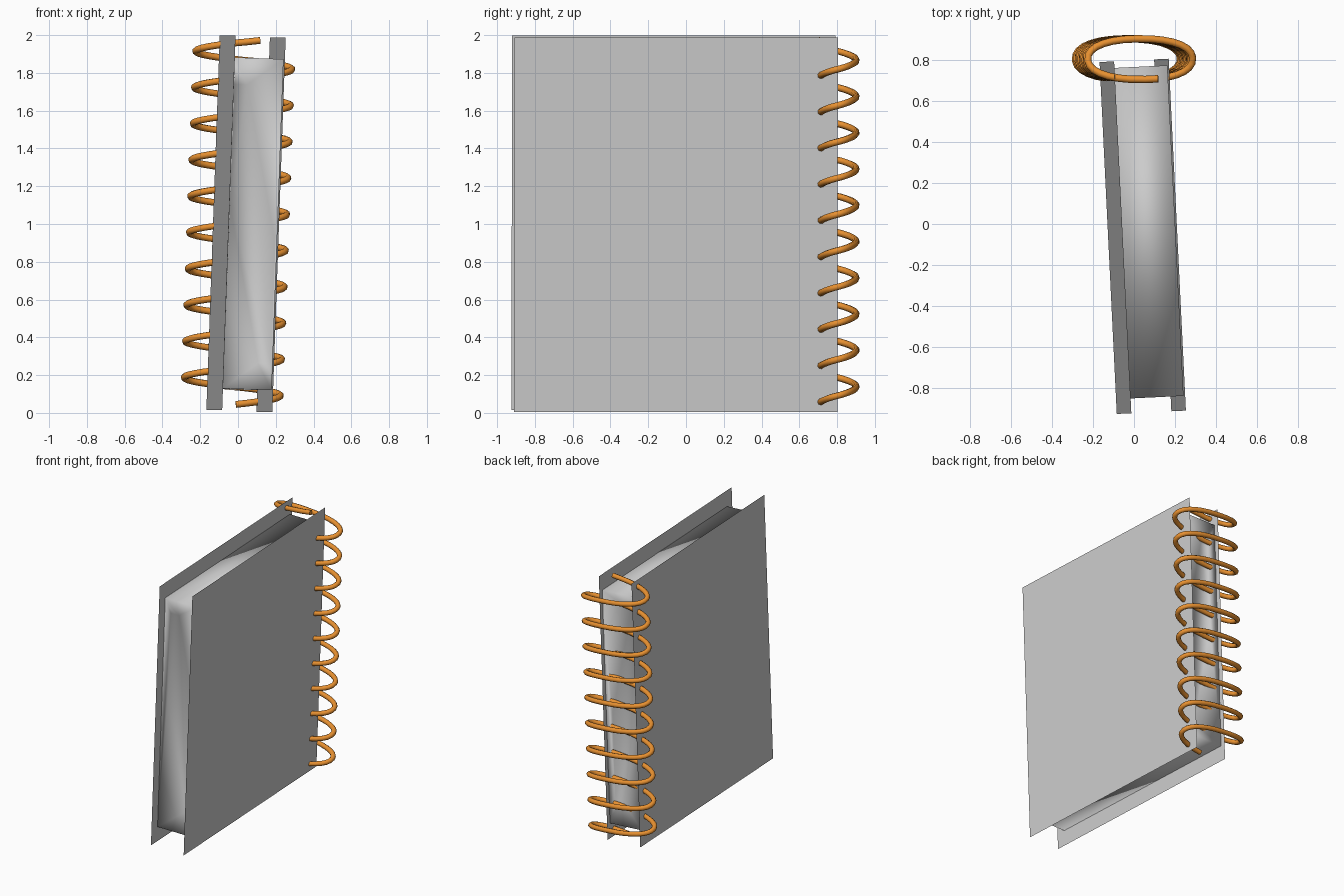
import bpy, bmesh, math
from mathutils import Matrix, Vector

if "Cube" in bpy.data.objects:
    bpy.data.objects.remove(bpy.data.objects["Cube"])

# Shared lean of the whole notebook
LEAN = Matrix.Rotation(math.radians(2.8), 4, 'Z') @ Matrix.Rotation(math.radians(2.05), 4, 'Y')
BOOK = Matrix.Translation((0.0425, -0.06, 1.001)) @ LEAN


def mesh_object(name, verts, faces, matrix, smooth=False):
    me = bpy.data.meshes.new(name)
    bm = bmesh.new()
    vs = [bm.verts.new(v) for v in verts]
    for f in faces:
        bm.faces.new([vs[i] for i in f])
    bmesh.ops.remove_doubles(bm, verts=bm.verts, dist=1e-5)
    bmesh.ops.recalc_face_normals(bm, faces=bm.faces)
    bm.to_mesh(me)
    bm.free()
    ob = bpy.data.objects.new(name, me)
    bpy.context.collection.objects.link(ob)
    ob.matrix_world = matrix
    for p in me.polygons:
        p.use_smooth = smooth
    return ob


# Thin cover sheets
HY, HZ, HX = 0.857, 0.992, 0.133
for name, x in (("left_cover", -HX), ("right_cover", HX)):
    mesh_object(name, [(x, -HY, -HZ), (x, HY, -HZ), (x, HY, HZ), (x, -HY, HZ)],
                [(0, 1, 2, 3)], BOOK)

# Page block: box whose front and back edges sink into a slanted panel
PX, PY, PZ, DEPTH = 0.129, 0.805, 0.877, 0.07
RIM = [(-PX, PZ), (PX, PZ), (PX, -PZ), (-PX, -PZ)]
PANEL = [(-0.124, 0.735), (-0.055, 0.735), (0.124, -0.1),
         (0.124, -0.735), (0.055, -0.735), (-0.124, 0.1)]
verts, faces = [], []
for side in (-1, 1):
    o = len(verts)
    verts += [(x, side * PY + 0.02, z) for x, z in RIM]
    verts += [(x, side * (PY - DEPTH) + 0.02, z) for x, z in PANEL]
    for f in ((0, 1, 5, 4), (1, 6, 5), (1, 2, 7, 6), (2, 3, 8, 7),
              (3, 9, 8), (3, 0, 4, 9), (4, 5, 6, 7, 8, 9)):
        faces.append([i + o for i in f])
for i in range(4):
    j = (i + 1) % 4
    faces.append((i, j, j + 10, i + 10))
mesh_object("page_block", verts, faces, BOOK, smooth=True)

# Spiral binding wire
TURNS, STEPS, PITCH = 10.05, 28, 0.192
A, B, POWER = 0.257, 0.099, 2 / 2.25


def rounded(v):
    return math.copysign(abs(v) ** POWER, v)


curve = bpy.data.curves.new("spiral_wire", 'CURVE')
curve.dimensions = '3D'
curve.bevel_depth = 0.018
curve.bevel_resolution = 2
curve.use_fill_caps = True
count = int(TURNS * STEPS)
spline = curve.splines.new('POLY')
spline.points.add(count)
for i, p in enumerate(spline.points):
    t = i / STEPS
    a = 2 * math.pi * (t + 0.01) - math.pi / 2
    z = 0.045 + PITCH * t
    p.co = (A * rounded(math.cos(a)) + 0.035 * (z - 1.0),
            0.802 + B * rounded(math.sin(a)), z, 1)
spline.use_smooth = True
wire = bpy.data.objects.new("spiral_wire", curve)
bpy.context.collection.objects.link(wire)
mat = bpy.data.materials.new("orange_wire")
mat.diffuse_color = (0.8, 0.28, 0.03, 1)
mat.use_nodes = True
mat.node_tree.nodes["Principled BSDF"].inputs["Base Color"].default_value = mat.diffuse_color
curve.materials.append(mat)
